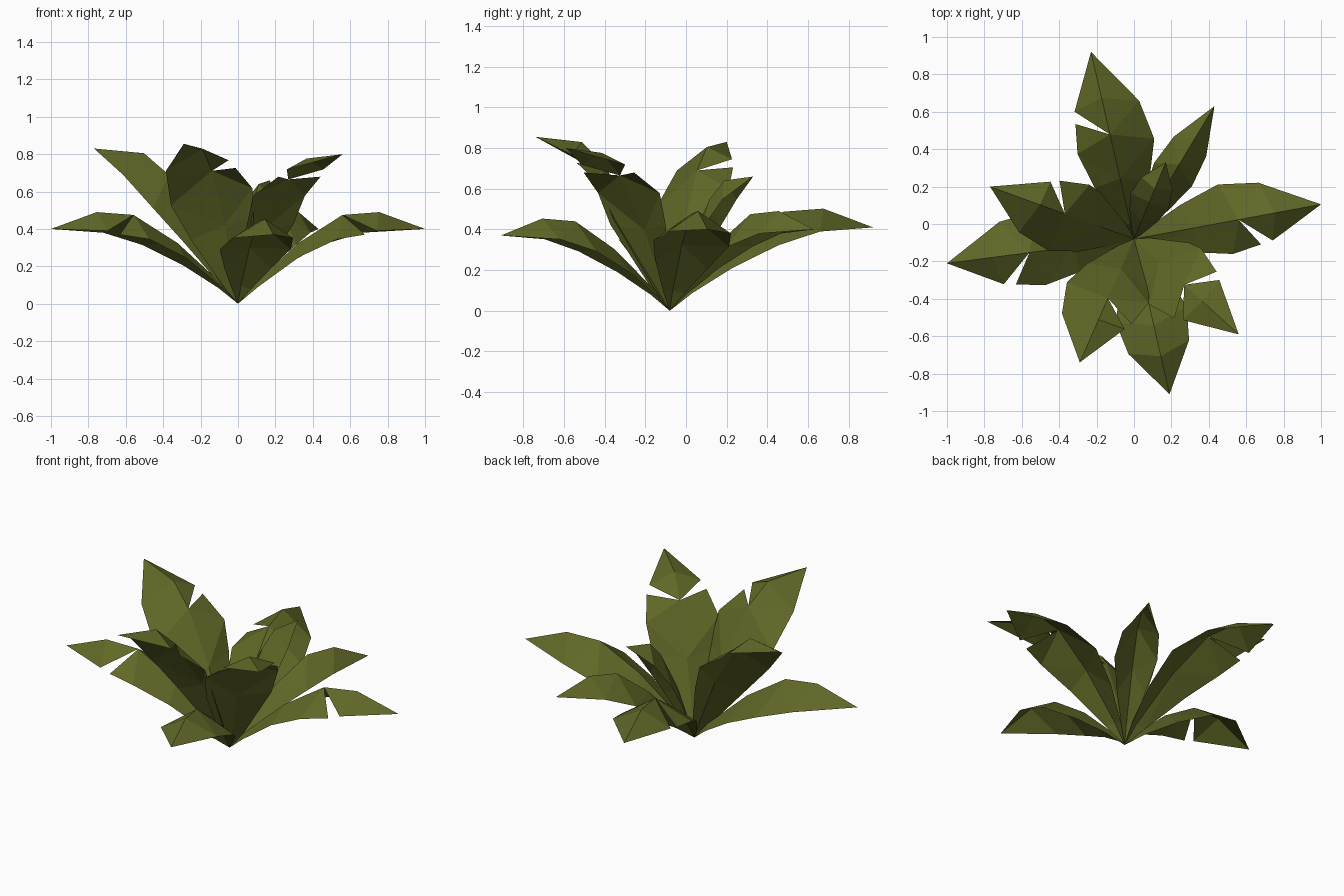
import bpy, bmesh, math

if "Cube" in bpy.data.objects:
    bpy.data.objects.remove(bpy.data.objects["Cube"])

# one olive green for the whole plant
green = bpy.data.materials.new("olive_green")
green.diffuse_color = (0.118, 0.135, 0.02, 1)
green.use_nodes = True
green.node_tree.nodes["Principled BSDF"].inputs["Base Color"].default_value = green.diffuse_color

BASE = (0.0, -0.08)

# leaf templates: rib is (distance out, height), edges are (distance out, height, half width)
LOW = dict(
    rib=[(0, 0), (.08, .10), (.33, .325), (.57, .475), (.77, .49), (1.02, .40)],
    whole=[(.10, .085, .055), (.28, .205, .135), (.495, .315, .205), (.71, .38, .175)],
    torn=[(.10, .09, .05), (.31, .25, .13), (.507, .345, .175), (.665, .37, .152), (.73, .39, .143)])
TALL = dict(
    rib=[(0, 0), (.05, .12), (.18, .41), (.36, .69), (.49, .805), (.75, .83)],
    whole=[(.07, .10, .06), (.23, .33, .165), (.37, .51, .22), (.54, .69, .18)],
    torn=[(.06, .11, .06), (.23, .44, .175), (.295, .60, .195), (.44, .705, .16), (.48, .745, .138)])


def leaf(name, shape, tip, width=1.0, torn=()):
    """Arched, folded leaf from the base to tip; torn lists the split sides (+1 / -1)."""
    dx, dy = tip[0] - BASE[0], tip[1] - BASE[1]
    length = math.hypot(dx, dy)
    ux, uy = dx / length, dy / length
    kr = length / shape["rib"][-1][0]
    kz = tip[2] / shape["rib"][-1][1]
    bm = bmesh.new()

    def vert(r, z, s=0.0):
        r *= kr
        s *= width
        return bm.verts.new((BASE[0] + ux * r - uy * s, BASE[1] + uy * r + ux * s, z * kz))

    rib = [vert(*p) for p in shape["rib"]]
    for side in (1, -1):
        split = side in torn
        e = [vert(r, z, s * side) for r, z, s in shape["torn" if split else "whole"]]
        faces = [(rib[0], e[0], rib[1]), (rib[1], e[0], e[1], rib[2]),
                 (rib[2], e[1], e[2], rib[3])]
        if split:
            faces += [(rib[3], e[2], e[3]), (rib[3], e[4], rib[4]), (rib[4], e[4], rib[5])]
        else:
            faces += [(rib[3], e[2], e[3], rib[4]), (rib[4], e[3], rib[5])]
        for f in faces:
            bm.faces.new(f if side < 0 else f[::-1])
    bmesh.ops.triangulate(bm, faces=[f for f in bm.faces if len(f.verts) > 3])
    bmesh.ops.recalc_face_normals(bm, faces=bm.faces)
    me = bpy.data.meshes.new(name)
    bm.to_mesh(me)
    bm.free()
    me.materials.append(green)
    bpy.context.collection.objects.link(bpy.data.objects.new(name, me))


# spreading lower leaves
leaf("low_leaf_right", LOW, (1.0, .105, .40), 1.0, (-1,))
leaf("low_leaf_left", LOW, (-1.0, -.21, .40), 1.05, (1,))
leaf("low_leaf_back", LOW, (-.23, .92, .41), 1.1, (1,))
leaf("low_leaf_front", LOW, (.19, -.91, .37), .95)
leaf("low_leaf_back_right", LOW, (.43, .63, .40), .58)

# upright inner leaves
leaf("tall_leaf_left", TALL, (-.77, .20, .83), .98, (-1,))
leaf("tall_leaf_front_left", TALL, (-.29, -.74, .855), 1.07, (1,))
leaf("tall_leaf_front_right", TALL, (.56, -.59, .80), 1.05, (1, -1))
leaf("tall_leaf_back", TALL, (.17, .33, .66), .5)
